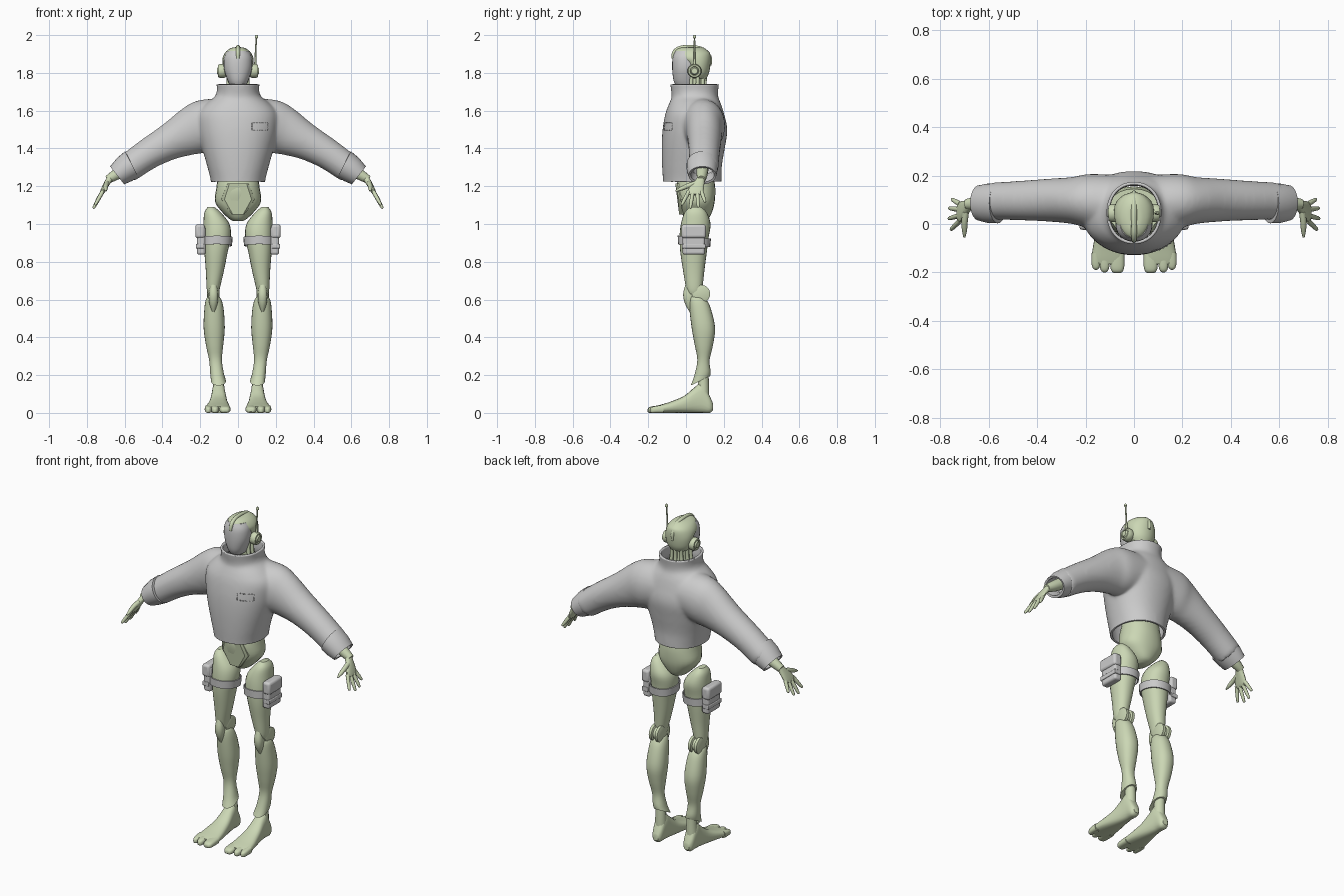
import bpy, bmesh, math
from mathutils import Vector as V

green = bpy.data.materials.new("green_skin")
green.diffuse_color = (0.60, 0.68, 0.46, 1)


def finish(bm, name, mat=None):
    bmesh.ops.recalc_face_normals(bm, faces=bm.faces[:])
    me = bpy.data.meshes.new(name)
    bm.to_mesh(me)
    bm.free()
    ob = bpy.data.objects.new(name, me)
    bpy.context.collection.objects.link(ob)
    if mat:
        me.materials.append(mat)
    return ob


def ring(c, u, v, n=24, p=1.0):
    """Superellipse around c spanned by u and v (p < 1 is boxier)."""
    pts = []
    for i in range(n):
        a = 2 * math.pi * i / n
        ca, sa = math.cos(a), math.sin(a)
        f = lambda t: math.copysign(abs(t) ** p, t)
        pts.append(V(c) + V(u) * f(ca) + V(v) * f(sa))
    return pts


def spline(rs, k):
    """Smoothly interpolate between neighbouring rings."""
    out = []
    for i in range(len(rs) - 1):
        a, b, c, d = rs[max(i - 1, 0)], rs[i], rs[i + 1], rs[min(i + 2, len(rs) - 1)]
        for s in range(k):
            t = s / k
            out.append([0.5 * (2 * q + (r - p) * t + (2 * p - 5 * q + 4 * r - w) * t * t
                        + (3 * q - p - 3 * r + w) * t ** 3) for p, q, r, w in zip(a, b, c, d)])
    return out + [rs[-1]]


def skin(bm, rs, steps=4, s=1, closed=False):
    """Skin rings into bm; s = -1 mirrors across x."""
    rs = spline(rs, steps) if steps > 1 else rs
    vs = [[bm.verts.new((p.x * s, p.y, p.z)) for p in r] for r in rs]
    n = len(vs[0])
    pairs = list(zip(vs, vs[1:])) + ([(vs[-1], vs[0])] if closed else [])
    for a, b in pairs:
        for i in range(n):
            j = (i + 1) % n
            bm.faces.new((a[i], a[j], b[j], b[i]))
    if not closed:
        bm.faces.new(vs[0])
        bm.faces.new(vs[-1])


def loft(name, rs, mat=None, steps=4, s=1, closed=False):
    bm = bmesh.new()
    skin(bm, rs, steps, s, closed)
    return finish(bm, name, mat)


def zrings(rows, p=1.0, n=24):
    """Rows of (z, x0, x1, y0, y1, optional tilt)."""
    return [ring(((r[1] + r[2]) / 2, (r[3] + r[4]) / 2, r[0]), ((r[2] - r[1]) / 2, 0, 0),
                 (0, (r[4] - r[3]) / 2, r[5] if len(r) > 5 else 0), n, p) for r in rows]


def yrings(rows, p=0.75):
    """Rows of (y, x0, x1, z0, z1)."""
    return [ring(((a + b) / 2, y, (c + d) / 2), ((b - a) / 2, 0, 0), (0, 0, (d - c) / 2), 20, p)
            for y, a, b, c, d in rows]


def arm_rings(rows, p=1.0):
    """Rows of (top x, top z, bottom x, bottom z, y0, y1)."""
    return [ring(((a + c) / 2, (e + f) / 2, (b + d) / 2), ((a - c) / 2, 0, (b - d) / 2),
                 (0, (f - e) / 2, 0), 28, p) for a, b, c, d, e, f in rows]


def tube(name, pts, radii, mat=None, s=1, n=12, steps=3):
    rs = []
    for i, q in enumerate(pts):
        t = (V(pts[min(i + 1, len(pts) - 1)]) - V(pts[max(i - 1, 0)])).normalized()
        u = t.cross(V((0.3, 1, 0.2))).normalized()
        rs.append(ring(q, u * radii[i], t.cross(u) * radii[i], n))
    return loft(name, rs, mat, steps, s)


def box(name, lo, hi, mat=None, s=1, bevel=0.01):
    bm = bmesh.new()
    bmesh.ops.create_cube(bm, size=1)
    for v in bm.verts:
        v.co = V([(a + b) / 2 + c * (b - a) for a, b, c in zip(lo, hi, v.co)])
        v.co.x *= s
    ob = finish(bm, name, mat)
    m = ob.modifiers.new("bevel", "BEVEL")
    m.width, m.segments = bevel, 3
    return ob


# Jacket: torso and sleeves fused, then opened at hem, collar and wrists
bm = bmesh.new()
skin(bm, zrings([(1.17, -.128, .128, -.107, .174), (1.23, -.132, .132, -.11, .176),
                 (1.31, -.152, .152, -.115, .178), (1.41, -.18, .18, -.117, .195),
                 (1.50, -.20, .20, -.112, .207), (1.58, -.20, .20, -.098, .19),
                 (1.63, -.16, .16, -.08, .175), (1.665, -.115, .115, -.065, .16),
                 (1.70, -.10, .10, -.066, .158), (1.74, -.102, .102, -.072, .163),
                 (1.80, -.105, .105, -.076, .168)], .92, 40))
sleeve = arm_rings([(.06, 1.655, .06, 1.42, -.02, .19), (.2, 1.645, .17, 1.39, -.005, .195),
                    (.28, 1.607, .23, 1.38, .012, .182), (.39, 1.518, .33, 1.357, .022, .175),
                    (.52, 1.425, .44, 1.31, .027, .166), (.63, 1.34, .55, 1.24, .03, .16)])
for s in (1, -1):
    skin(bm, sleeve, 4, s)
raw = finish(bm, "jacket_form")
m = raw.modifiers.new("fuse", "REMESH")
m.mode, m.voxel_size = "VOXEL", 0.011
m = raw.modifiers.new("relax", "SMOOTH")
m.factor, m.iterations = 0.5, 10
bm = bmesh.new()
bm.from_object(raw, bpy.context.evaluated_depsgraph_get())
bpy.data.objects.remove(raw)
for co, no in (((0, 0, 1.74), (0, 0, 1)), ((0, 0, 1.225), (0, 0, -1)),
               ((.59, 0, 1.3), (.8, 0, -.6)), ((-.59, 0, 1.3), (-.8, 0, -.6))):
    bmesh.ops.bisect_plane(bm, geom=bm.verts[:] + bm.edges[:] + bm.faces[:],
                           plane_co=co, plane_no=no, clear_outer=True)
jacket = finish(bm, "jacket")
m = jacket.modifiers.new("cloth", "SOLIDIFY")
m.thickness, m.offset = 0.012, -1

# Chest stitching
bm = bmesh.new()
dashes = [(.075 + .014 * i, z, .009, .003) for i in range(6) for z in (1.495, 1.535)]
dashes += [(x, 1.50 + .013 * i, .003, .008) for x in (.073, .157) for i in range(3)]
for x, z, w, h in dashes:
    bm.faces.new([bm.verts.new((x + a * w, -.2, z + b * h)) for a, b in ((0, 0), (1, 0), (1, 1), (0, 1))])
stitch = finish(bm, "chest_stitching")
m = stitch.modifiers.new("wrap", "SHRINKWRAP")
m.target, m.wrap_method, m.offset = jacket, "PROJECT", 0.002
m.use_project_x = m.use_project_z = False
m.use_project_y = True
stitch.modifiers.new("thick", "SOLIDIFY").thickness = 0.002

# Pelvis and front plate
loft("pelvis", zrings([(1.26, -.105, .105, -.035, .145), (1.19, -.115, .115, -.052, .155),
                       (1.12, -.122, .122, -.042, .152), (1.07, -.09, .09, -.028, .14),
                       (1.03, -.05, .05, -.005, .12), (1.015, -.025, .025, .02, .09)], .9), green)
plate = [(-.05, 1.215), (.05, 1.215), (.08, 1.13), (.03, 1.05), (-.03, 1.05), (-.08, 1.13)]
loft("pelvis_plate", [[V((x * k, d - (z - 1.05) * .15 + abs(x) * .2, z)) for x, z in plate]
                      for k, d in ((1.15, .03), (1.1, -.032), (.9, -.042))], green, 1)

# Head: grey face mask, green skull, crest, neck cables
loft("face_mask", zrings([(1.725, -.038, .038, -.05, .06), (1.76, -.055, .055, -.066, .062),
                          (1.82, -.074, .074, -.073, .07), (1.88, -.074, .074, -.071, .07),
                          (1.915, -.058, .058, -.058, .07)], .95))
loft("skull", zrings([(1.77, -.055, .055, .01, .108), (1.80, -.074, .074, .0, .122),
                      (1.85, -.082, .082, -.012, .13), (1.885, -.08, .08, -.06, .13, .01),
                      (1.915, -.062, .062, -.058, .118), (1.932, -.035, .035, -.035, .09),
                      (1.936, -.012, .012, -.01, .06)]), green)
tube("crest", [(0, -.07, 1.875), (0, -.062, 1.91), (0, -.03, 1.932), (0, .03, 1.936),
               (0, .09, 1.922), (0, .125, 1.885), (0, .128, 1.84)],
     [.008, .011, .012, .012, .012, .011, .008], green)
tube("neck", [(0, .05, 1.6), (0, .045, 1.72), (0, .045, 1.82)], [.06, .048, .05], green, n=20)
for i in range(7):
    a = math.radians(-20 + 220 * i / 6)
    c, d = math.cos(a), math.sin(a)
    tube("neck_cable", [(.075 * c, .05 + .07 * d, 1.62), (.055 * c, .045 + .055 * d, 1.72),
                        (.055 * c, .05 + .055 * d, 1.81)], [.01] * 3, green)

# Ear pieces and antenna
for s in (1, -1):
    prof = [(.06, .03), (.075, .037), (.095, .037), (.105, .032), (.105, .024), (.1, .022), (.11, .016)]
    loft("ear_piece", [ring((x, .045, 1.81), (0, r, 0), (0, 0, r)) for x, r in prof], green, 1, s)
tube("antenna", [(.092, .045, 1.82), (.092, .045, 1.88), (.097, .045, 1.985)], [.008, .005, .004], green)
loft("antenna_tip", [ring((.098, .045, z), (r, 0, 0), (0, r, 0), 12)
                     for z, r in ((1.98, .003), (1.985, .008), (1.995, .008), (2.0, .004))], green, 1)

for s in (1, -1):
    # Turned-up cuff
    loft("cuff", arm_rings([(.585, 1.365, .535, 1.262, .02, .155), (.598, 1.385, .526, 1.247, .003, .168),
                            (.64, 1.35, .565, 1.226, .004, .167), (.677, 1.305, .603, 1.21, .014, .16),
                            (.668, 1.298, .61, 1.222, .025, .15), (.62, 1.33, .57, 1.25, .03, .145)]),
         None, 1, s, True)
    # Wrist, palm and fingers
    tube("forearm", [(.56, .088, 1.32), (.64, .085, 1.265), (.69, .082, 1.235)], [.035, .03, .022], green, s)
    loft("palm", [ring(c, (0, h, 0), (.88 * t, 0, .47 * t), 16, .85) for c, h, t in (
        ((.672, .084, 1.25), .02, .018), ((.69, .07, 1.222), .028, .016),
        ((.708, .055, 1.19), .04, .014), ((.722, .048, 1.163), .042, .011), ((.728, .047, 1.155), .034, .006))],
        green, 3, s)
    for k, tip in ((.082, (.752, .102, 1.115)), (.06, (.764, .065, 1.088)),
                   (.036, (.766, .022, 1.082)), (.014, (.757, -.024, 1.1))):
        a, b = V((.718, k, 1.17)), V(tip)
        tube("finger", [a, a.lerp(b, .5), a.lerp(b, .92), b], [.011, .01, .0075, .003], green, s)
    tube("thumb", [(.695, .05, 1.215), (.7, .005, 1.2), (.7, -.03, 1.185), (.701, -.055, 1.175)],
         [.014, .013, .01, .004], green, s)

    # Thigh, knee and shin
    loft("thigh", zrings([(1.09, .125, .16, .02, .08), (1.06, .09, .178, -.008, .11),
                          (1.0, .045, .183, -.027, .13), (.93, .038, .182, -.034, .12),
                          (.85, .055, .178, -.03, .11), (.75, .075, .17, -.015, .097),
                          (.66, .096, .166, .0, .087), (.63, .1, .16, .01, .08)], .92), green, 4, s)
    loft("knee_joint", [ring((x, .08, .63), (0, r, 0), (0, 0, r)) for x, r in
                        ((.097, .035), (.102, .048), (.118, .048), (.122, .036), (.138, .036),
                         (.142, .048), (.158, .048), (.163, .035))], green, 1, s)
    loft("knee_plate", zrings([(.69, .115, .145, .0, .03), (.63, .105, .155, -.015, .045),
                               (.58, .108, .152, -.006, .05), (.535, .122, .138, .018, .045)], .85, 16), green, 3, s)
    loft("shin", zrings([(.62, .105, .155, .02, .08), (.60, .088, .17, .016, .108),
                         (.55, .076, .178, .018, .132), (.45, .07, .182, .03, .154),
                         (.36, .078, .17, .046, .143), (.28, .085, .153, .06, .125),
                         (.21, .075, .147, .045, .13, .01), (.17, .064, .143, .025, .128, .025)], .9), green, 4, s)

    # Foot with split toe
    tube("ankle", [(.103, .09, .08), (.103, .092, .16), (.107, .092, .22)], [.034, .03, .028], green, s)
    loft("foot", yrings([(.143, .085, .12, .015, .05), (.125, .073, .133, 0, .09), (.085, .068, .138, 0, .16),
                         (.045, .063, .142, 0, .135), (-.01, .055, .152, 0, .09), (-.08, .045, .167, 0, .06),
                         (-.14, .04, .175, 0, .042), (-.165, .045, .17, 0, .034)]), green, 4, s)
    for name, a, b, y in (("big_toe", .04, .098, -.203), ("middle_toe", .101, .142, -.2), ("outer_toe", .138, .176, -.19)):
        loft(name, yrings([(-.12, a, b, 0, .042), (y + .03, a, b, 0, .036), (y + .008, a + .006, b - .006, 0, .03),
                           (y, a + .016, b - .016, .006, .02)]), green, 3, s)

    # Thigh strap and side pouch
    loft("thigh_strap", zrings([(.885, .038, .188, -.036, .122, -.008), (.885, .032, .194, -.042, .128, -.008),
                                (.93, .028, .194, -.044, .132, -.008), (.93, .034, .188, -.038, .126, -.008)], .92),
         None, 1, s, True)
    box("pouch", (.172, -.018, .838), (.218, .1, .985), None, s, .012)
    box("pouch_flap", (.175, -.024, .925), (.226, .106, .998), None, s, .014)
    box("pouch_band", (.18, -.022, .87), (.223, .104, .895), None, s, .004)

# Smooth shading with kept edges
for ob in bpy.context.scene.objects:
    ob.select_set(True)
bpy.context.view_layer.objects.active = jacket
bpy.ops.object.shade_smooth_by_angle(angle=math.radians(38))
